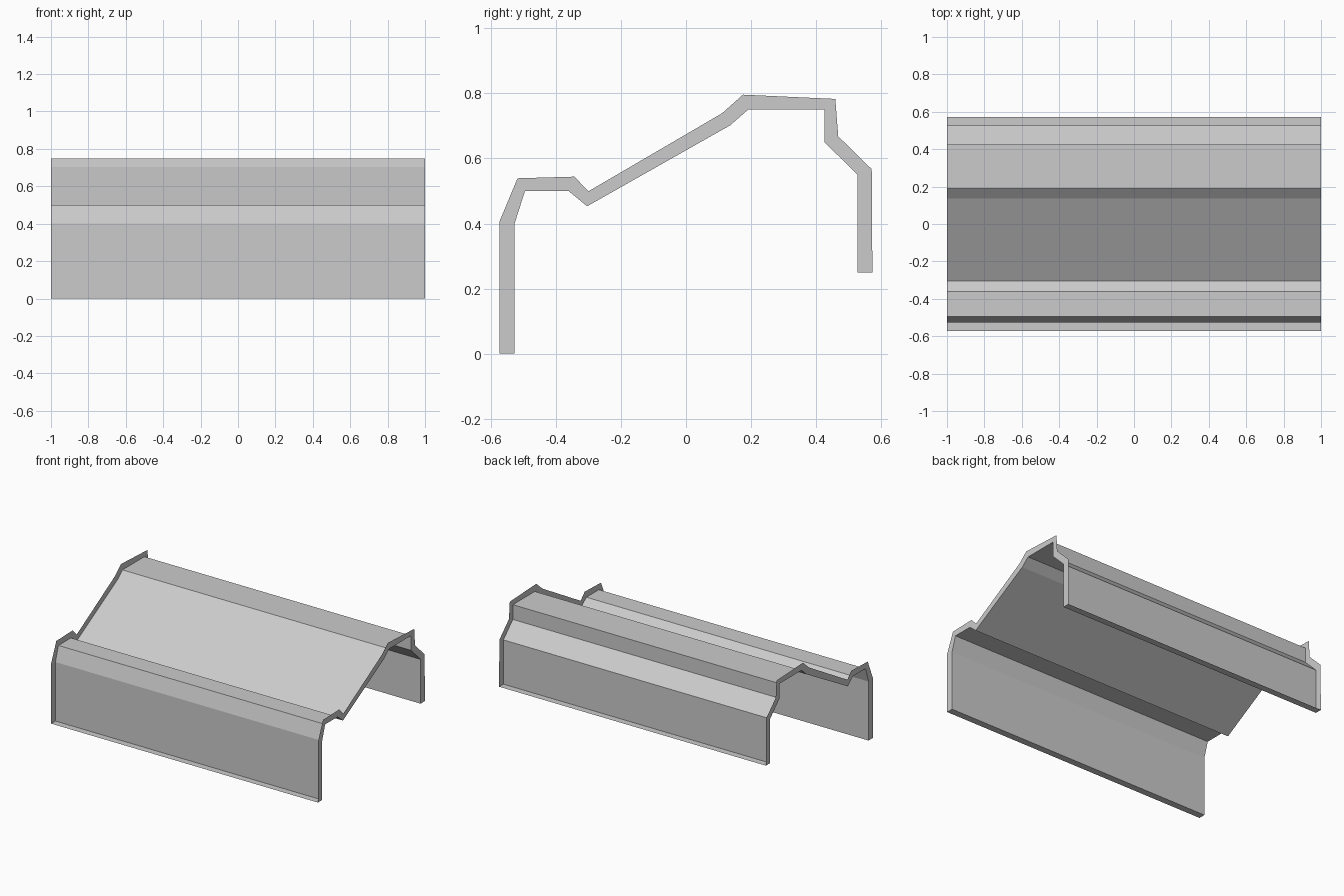
import bpy, bmesh

if "Cube" in bpy.data.objects:
    bpy.data.objects.remove(bpy.data.objects["Cube"])

# Cross-section (y, z) of the folded sheet, front foot to back foot
SHEET = [(-0.527, 0), (-0.527, 0.40), (-0.495, 0.50), (-0.361, 0.50),
         (-0.304, 0.453), (0.136, 0.702), (0.191, 0.75), (0.426, 0.75),
         (0.426, 0.65), (0.527, 0.55), (0.527, 0.25)]
# Outer edge of the rim that borders the sheet
RIM = [(-0.573, 0), (-0.573, 0.407), (-0.518, 0.539), (-0.343, 0.544),
       (-0.30, 0.499), (0.111, 0.739), (0.175, 0.796), (0.459, 0.783),
       (0.468, 0.668), (0.571, 0.567), (0.573, 0.25)]

bm = bmesh.new()


def row(profile, x):
    return [bm.verts.new((x, y, z)) for y, z in profile]


def bridge(a, b):
    for i in range(len(a) - 1):
        bm.faces.new((a[i], b[i], b[i + 1], a[i + 1]))


left, right = row(SHEET, -1), row(SHEET, 1)
rim_left, rim_right = row(RIM, -1), row(RIM, 1)

# Folded sheet, with no outer skin
bridge(left, right)

# Rim around both ends
bridge(rim_left, left)
bridge(right, rim_right)

# Rim strips along the two feet
bm.faces.new((left[0], rim_left[0], rim_right[0], right[0]))
bm.faces.new((left[-1], right[-1], rim_right[-1], rim_left[-1]))

mesh = bpy.data.meshes.new("folded_cover")
bm.to_mesh(mesh)
bm.free()
cover = bpy.data.objects.new("folded_cover", mesh)
bpy.context.collection.objects.link(cover)
